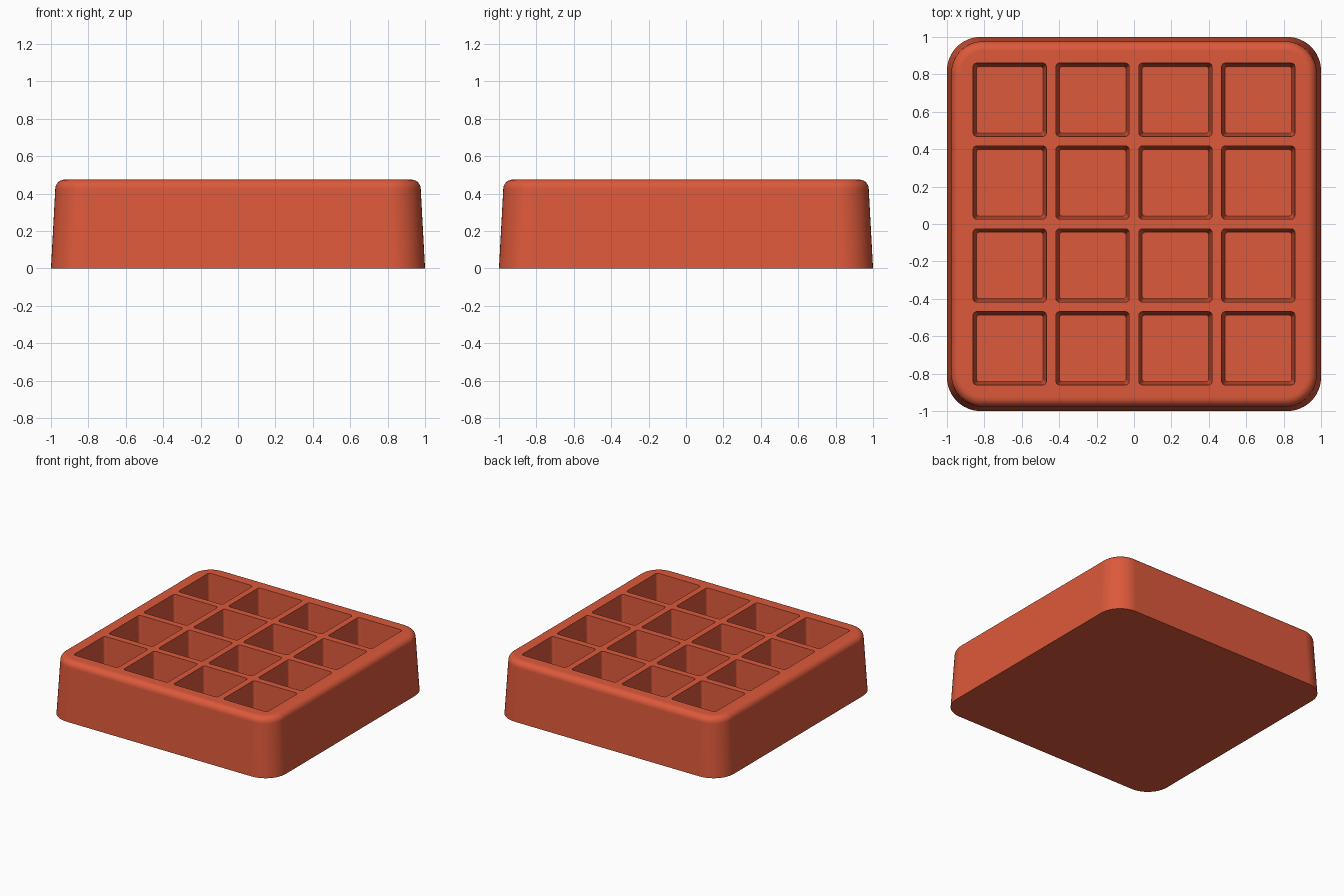
import bpy, bmesh, math

cube = bpy.data.objects.get("Cube")
if cube:
    bpy.data.objects.remove(cube, do_unlink=True)

HEIGHT = 0.475
FILLET = 0.05
FLOOR = 0.055
PITCH = 0.443

mat = bpy.data.materials.new("terracotta red")
mat.use_nodes = True
colour = (0.72, 0.1, 0.043, 1)
mat.diffuse_color = colour
mat.node_tree.nodes["Principled BSDF"].inputs["Base Color"].default_value = colour

bm = bmesh.new()


def ring(cx, cy, half, radius, z, steps):
    """Rounded square loop of vertices."""
    verts = []
    for corner in range(4):
        base = corner * math.pi / 2
        sx = 1 if corner in (0, 3) else -1
        sy = 1 if corner < 2 else -1
        for i in range(steps + 1):
            a = base + math.pi / 2 * i / steps
            verts.append(bm.verts.new((
                cx + sx * (half - radius) + radius * math.cos(a),
                cy + sy * (half - radius) + radius * math.sin(a), z)))
    return verts


def skin(rings):
    for low, high in zip(rings, rings[1:]):
        n = len(low)
        for i in range(n):
            j = (i + 1) % n
            bm.faces.new((low[i], low[j], high[j], high[i]))


def loop_edges(verts):
    return [bm.edges.get((v, verts[i - 1])) for i, v in enumerate(verts)]


# Outer shell: drafted wall with a rounded upper edge
shell = [ring(0, 0, 1.0, 0.18, 0, 12)]
for i in range(7):
    a = math.pi / 2 * i / 6
    inset = FILLET * (1 - math.cos(a))
    shell.append(ring(0, 0, 0.977 - inset, 0.17 - inset,
                      HEIGHT - FILLET * (1 - math.sin(a)), 12))
skin(shell)
bm.faces.new(shell[0])
top_edges = loop_edges(shell[-1])

# Grid of drafted pockets
for col in range(4):
    for row in range(4):
        cx, cy = (col - 1.5) * PITCH, (row - 1.5) * PITCH
        pocket = [ring(cx, cy, 0.196, 0.02, HEIGHT, 4),
                  ring(cx, cy, 0.181, 0.018, FLOOR + 0.01, 4),
                  ring(cx, cy, 0.178, 0.015, FLOOR + 0.003, 4),
                  ring(cx, cy, 0.171, 0.01, FLOOR, 4)]
        skin(pocket)
        bm.faces.new(pocket[-1])
        top_edges += loop_edges(pocket[0])

# Flat top between the pockets
bmesh.ops.triangle_fill(bm, use_beauty=True, edges=top_edges, normal=(0, 0, 1))
bmesh.ops.recalc_face_normals(bm, faces=bm.faces)

mesh = bpy.data.meshes.new("compartment_tray")
bm.to_mesh(mesh)
bm.free()
mesh.materials.append(mat)
tray = bpy.data.objects.new("compartment_tray", mesh)
bpy.context.collection.objects.link(tray)

bpy.ops.object.select_all(action='DESELECT')
tray.select_set(True)
bpy.context.view_layer.objects.active = tray
bpy.ops.object.shade_smooth_by_angle(angle=math.radians(35))
weighted = tray.modifiers.new("weighted_normals", 'WEIGHTED_NORMAL')
weighted.keep_sharp = True
